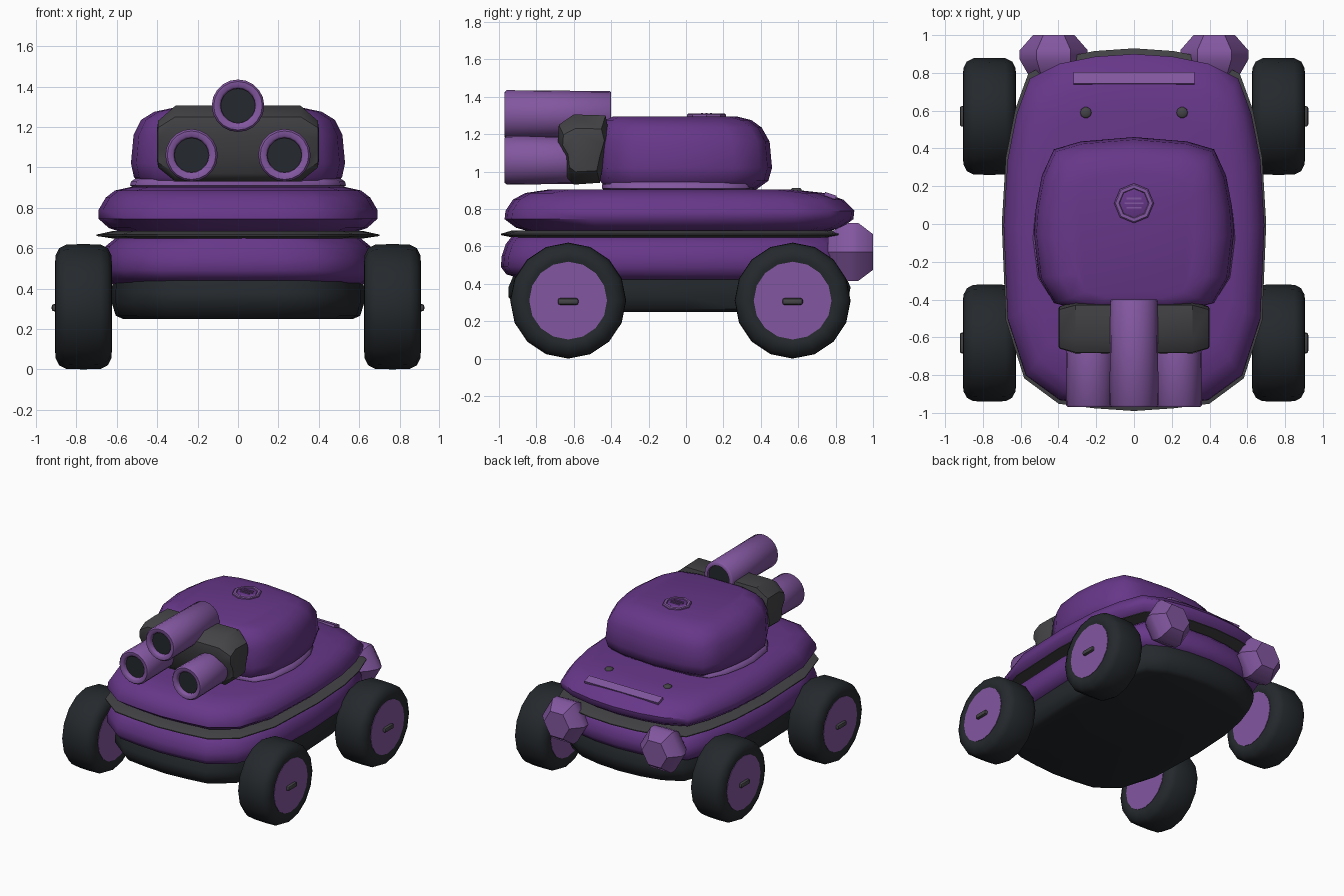
import bpy, bmesh, math
from mathutils import Matrix, Vector

if "Cube" in bpy.data.objects:
    bpy.data.objects.remove(bpy.data.objects["Cube"])


def material(name, rgb):
    m = bpy.data.materials.new(name)
    m.diffuse_color = (*rgb, 1)
    m.use_nodes = True
    m.node_tree.nodes["Principled BSDF"].inputs["Base Color"].default_value = m.diffuse_color
    return m


PURPLE = material("purple", (0.135, 0.038, 0.25))
LILAC = material("lilac", (0.225, 0.095, 0.35))
BLACK = material("black", (0.018, 0.022, 0.026))
GREY = material("dark_grey", (0.058, 0.058, 0.064))


def finish(name, bm, mat, angle=50):
    bmesh.ops.recalc_face_normals(bm, faces=bm.faces)
    me = bpy.data.meshes.new(name)
    bm.to_mesh(me)
    bm.free()
    me.materials.append(mat)
    for p in me.polygons:
        p.use_smooth = True
    me.set_sharp_from_angle(angle=math.radians(angle))
    ob = bpy.data.objects.new(name, me)
    bpy.context.collection.objects.link(ob)
    return ob


def skin(name, rings, mat, angle=50):
    """Bridge equal-length closed rings of points and cap both ends."""
    bm = bmesh.new()
    vs = [[bm.verts.new(p) for p in r] for r in rings]
    n = len(vs[0])
    for a, b in zip(vs, vs[1:]):
        for i in range(n):
            j = (i + 1) % n
            bm.faces.new((a[i], a[j], b[j], b[i]))
    bm.faces.new(vs[0][::-1])
    bm.faces.new(vs[-1])
    return finish(name, bm, mat, angle)


def loft(name, half, levels, mat, angle=50):
    """Half outline (normalised, back to front) mirrored in x; levels are (z, half width, y front, y back)."""
    full = half + [(-u, v) for u, v in half[-2:0:-1]]
    rings = [[(u * hx, (y0 + y1) / 2 + v * (y1 - y0) / 2, z) for u, v in full]
             for z, hx, y0, y1 in levels]
    return skin(name, rings, mat, angle)


def lathe(name, profile, centre, axis, segs, mat, angle=50):
    """Spin (offset along axis, radius) points around x, y or z."""
    cx, cy, cz = centre
    rings = []
    for a, r in profile:
        ring = []
        for i in range(segs):
            t = 2 * math.pi * i / segs
            c, s = r * math.cos(t), r * math.sin(t)
            d = {"x": (a, c, s), "y": (c, a, s), "z": (c, s, a)}[axis]
            ring.append((cx + d[0], cy + d[1], cz + d[2]))
        rings.append(ring)
    return skin(name, rings, mat, angle)


def box(name, centre, size, mat, tilt=0, bevel=0):
    bm = bmesh.new()
    bmesh.ops.create_cube(bm, size=1, matrix=Matrix.Diagonal((*size, 1)))
    if bevel:
        bmesh.ops.bevel(bm, geom=bm.edges[:], offset=bevel, segments=2, affect='EDGES', profile=0.5)
    bm.transform(Matrix.Translation(Vector(centre)) @ Matrix.Rotation(tilt, 4, 'X'))
    return finish(name, bm, mat, 35)


HULL = [(0, 1), (.3, .985), (.57, .945), (.8, .86), (.9, .66), (.97, .4), (1, .03),
        (.97, -.5), (.83, -.82), (.57, -.96), (.3, -.985), (0, -1)]
TURRET = [(0, 1), (.53, .95), (.8, .86), (.92, .56), (.98, .2), (1, -.1),
          (.95, -.6), (.8, -.9), (.45, -1), (0, -1)]

# Hull: chassis, lower body, trim band, upper body
loft("chassis", HULL, [(.25, .57, -.87, .80), (.265, .605, -.90, .84), (.33, .625, -.95, .87),
                       (.38, .625, -.95, .88), (.45, .62, -.92, .85)], BLACK)
loft("lower_body", HULL, [(.42, .62, -.86, .80), (.45, .66, -.96, .86), (.49, .68, -.99, .89),
                          (.55, .68, -.985, .89), (.61, .655, -.965, .87), (.655, .60, -.93, .83)], PURPLE)
loft("trim_band", HULL, [(.648, .62, -.93, .86), (.66, .70, -.99, .93), (.667, .70, -.99, .93),
                         (.685, .62, -.93, .86)], GREY)
loft("upper_body", HULL, [(.68, .58, -.84, .76), (.70, .64, -.91, .83), (.745, .69, -.97, .895),
                          (.79, .69, -.965, .90), (.85, .655, -.925, .84), (.885, .61, -.86, .74),
                          (.903, .53, -.74, .58)], PURPLE)

# Turret and its collar
loft("turret_collar", TURRET, [(.89, .50, -.42, .36), (.91, .535, -.45, .38), (.93, .53, -.45, .38),
                               (.95, .50, -.42, .36)], LILAC)
loft("turret", TURRET, [(.90, .45, -.42, .37), (.95, .515, -.46, .44), (1.02, .53, -.465, .46),
                        (1.16, .517, -.465, .447), (1.235, .48, -.45, .405), (1.275, .415, -.43, .35),
                        (1.295, .32, -.39, .27)], PURPLE)

# Gun mantlet: side profile swept across x with tapered ends
side = [(-.43, 1.30), (-.41, 1.20), (-.44, 1.06), (-.46, .94), (-.60, .93), (-.64, .97),
        (-.65, 1.08), (-.685, 1.16), (-.68, 1.25), (-.60, 1.305)]
rings = []
for x, s in [(-.40, .45), (-.395, .62), (-.31, 1), (.31, 1), (.395, .62), (.40, .45)]:
    rings.append([(x, -.55 + (y + .55) * (s + 1) / 2, 1.11 + (z - 1.11) * s) for y, z in side])
skin("gun_mantlet", rings, GREY, 40)

# Gun barrels with recessed dark bores
for name, x, z, back in [("upper", 0, 1.305, -.40), ("lower_left", -.23, 1.06, -.50), ("lower_right", .23, 1.06, -.50)]:
    front = -.97
    lathe(name + "_barrel", [(front + .05, .084), (front + .01, .086), (front, .095), (front, .12),
                             (front + .012, .13), (back - .008, .125), (back, .118),
                             (back, .095), (back - .03, .088)], (x, 0, z), "y", 20, LILAC)
    lathe(name + "_bore", [(front + .03, .087), (back - .015, .092)], (x, 0, z), "y", 20, BLACK)

# Hatch on the turret roof: octagonal ring with grille bars
lathe("hatch_base", [(1.28, .105), (1.304, .105), (1.31, .098), (1.31, .08), (1.302, .076)],
      (0, .11, 0), "z", 8, LILAC, 30)
lathe("hatch_lid", [(1.29, .074), (1.306, .074), (1.309, .066)], (0, .11, 0), "z", 8, PURPLE, 30)
for i, w in enumerate((.08, .10, .08)):
    box(f"hatch_bar_{i}", (0, .086 + .024 * i, 1.309), (w, .010, .010), LILAC)

# Rear deck strip and bolts
box("deck_strip", (0, .77, .866), (.64, .065, .03), LILAC, tilt=-.32)
for sx in (-1, 1):
    lathe(f"deck_bolt_{sx}", [(.87, .03), (.905, .03), (.912, .022)], (sx * .255, .59, 0), "z", 10, GREY)

# Rear lamps, hexagonal
for sx in (-1, 1):
    lathe(f"rear_lamp_{sx}", [(.76, .10), (.80, .14), (.87, .18), (.92, .18), (1.0, .11)],
          (sx * .425, 0, .57), "y", 6, LILAC, 40)

# Wheels: tyre, hub disc, axle bar
TYRE = [(-.132, .205), (-.14, .225), (-.138, .255), (-.12, .29), (-.085, .308), (0, .31),
        (.085, .308), (.12, .29), (.138, .255), (.14, .225), (.132, .205)]
for sx, sn in ((-1, "left"), (1, "right")):
    for y, yn in ((-.63, "front"), (.57, "rear")):
        c = (sx * .765, y, .31)
        lathe(f"{yn}_{sn}_tyre", TYRE, c, "x", 16, BLACK)
        lathe(f"{yn}_{sn}_hub", [(-.136, .208), (.136, .208)], c, "x", 16, LILAC)
        box(f"{yn}_{sn}_axle_bar", (sx * .905, y, .305), (.035, .11, .036), GREY, bevel=.012)
